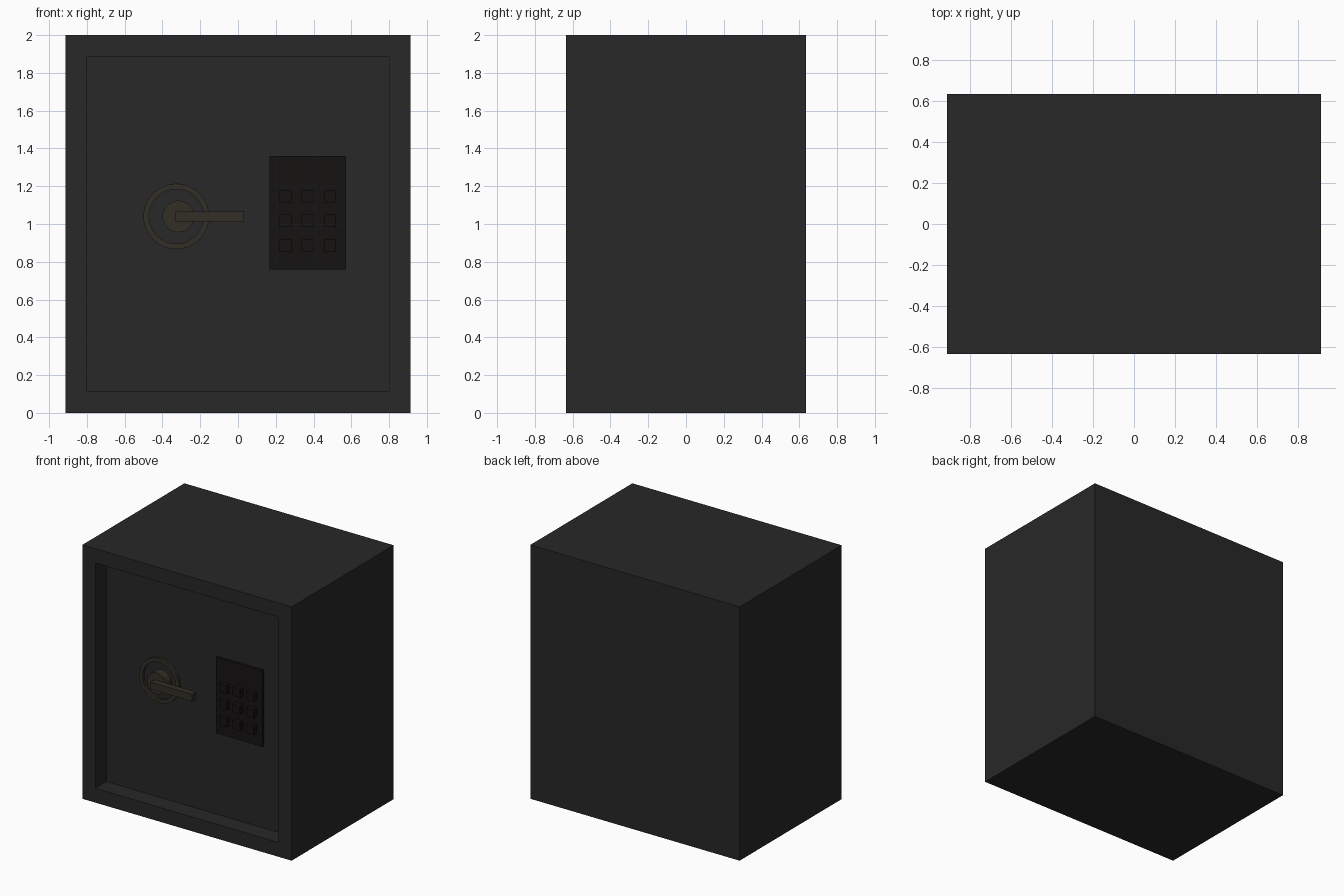
import bpy, bmesh
from math import radians, pi, sin, cos

if "Cube" in bpy.data.objects:
    bpy.data.objects.remove(bpy.data.objects["Cube"])

FRONT = -0.635   # front of the body
DOOR = -0.495    # recessed door surface


def material(name, rgb):
    m = bpy.data.materials.new(name)
    m.diffuse_color = (*rgb, 1)
    m.use_nodes = True
    m.node_tree.nodes["Principled BSDF"].inputs["Base Color"].default_value = m.diffuse_color
    return m


steel = material("dark_steel", (0.021, 0.021, 0.021))
brass = material("dull_brass", (0.032, 0.028, 0.019))
plastic = material("black_plastic", (0.008, 0.006, 0.006))


def finish(name, bm, mat):
    bmesh.ops.recalc_face_normals(bm, faces=bm.faces)
    mesh = bpy.data.meshes.new(name)
    bm.to_mesh(mesh)
    bm.free()
    mesh.materials.append(mat)
    ob = bpy.data.objects.new(name, mesh)
    bpy.context.collection.objects.link(ob)
    return ob


def add_box(bm, x0, x1, y0, y1, z0, z1):
    vs = bmesh.ops.create_cube(bm, size=1)["verts"]
    for v in vs:
        v.co.x = x1 if v.co.x > 0 else x0
        v.co.y = y1 if v.co.y > 0 else y0
        v.co.z = z1 if v.co.z > 0 else z0


def box(name, mat, *dims):
    bm = bmesh.new()
    add_box(bm, *dims)
    return finish(name, bm, mat)


def lathe(name, mat, profile, x, z, closed=False, sides=40):
    """Spin (radius, y) points about a y-parallel axis."""
    bm = bmesh.new()
    rings = []
    for i in range(sides):
        a = 2 * pi * i / sides
        rings.append([bm.verts.new((x + r * cos(a), y, z + r * sin(a))) for r, y in profile])
    n = len(profile)
    for i in range(sides):
        a, b = rings[i], rings[(i + 1) % sides]
        for j in range(n if closed else n - 1):
            k = (j + 1) % n
            bm.faces.new((a[j], a[k], b[k], b[j]))
    if not closed:
        bm.faces.new([r[0] for r in rings])
        bm.faces.new([r[-1] for r in rings])
    ob = finish(name, bm, mat)
    bpy.context.view_layer.objects.active = ob
    ob.select_set(True)
    bpy.ops.object.shade_smooth_by_angle(angle=radians(35))
    ob.select_set(False)
    return ob


# Body: a block whose front face is inset and pushed back to form the door
bm = bmesh.new()
add_box(bm, -0.912, 0.912, FRONT, -FRONT, 0, 2)
bm.normal_update()
front = min(bm.faces, key=lambda f: f.calc_center_median().y)
bmesh.ops.inset_region(bm, faces=[front], thickness=0.159)
inner = bmesh.ops.extrude_discrete_faces(bm, faces=[front])["faces"][0]
for v in inner.verts:
    v.co.y = DOOR
finish("safe_body", bm, steel)

# Keypad plate and its nine keys
box("keypad_plate", plastic, 0.168, 0.573, -0.515, DOOR, 0.76, 1.36)
bm = bmesh.new()
for x in (0.253, 0.37, 0.487):
    for z in (0.885, 1.017, 1.147):
        add_box(bm, x - 0.033, x + 0.033, -0.55, -0.515, z - 0.033, z + 0.033)
finish("keypad_keys", bm, plastic)

# Handle: ring on the door, hub and lever
lathe("handle_ring", brass,
      [(0.174, DOOR), (0.174, -0.515), (0.144, -0.515), (0.144, DOOR)], -0.327, 1.04, closed=True)
lathe("handle_hub", brass, [(0.084, DOOR), (0.084, -0.565)], -0.316, 1.04)
box("handle_lever", brass, -0.33, 0.031, -0.615, -0.565, 1.01, 1.067)
